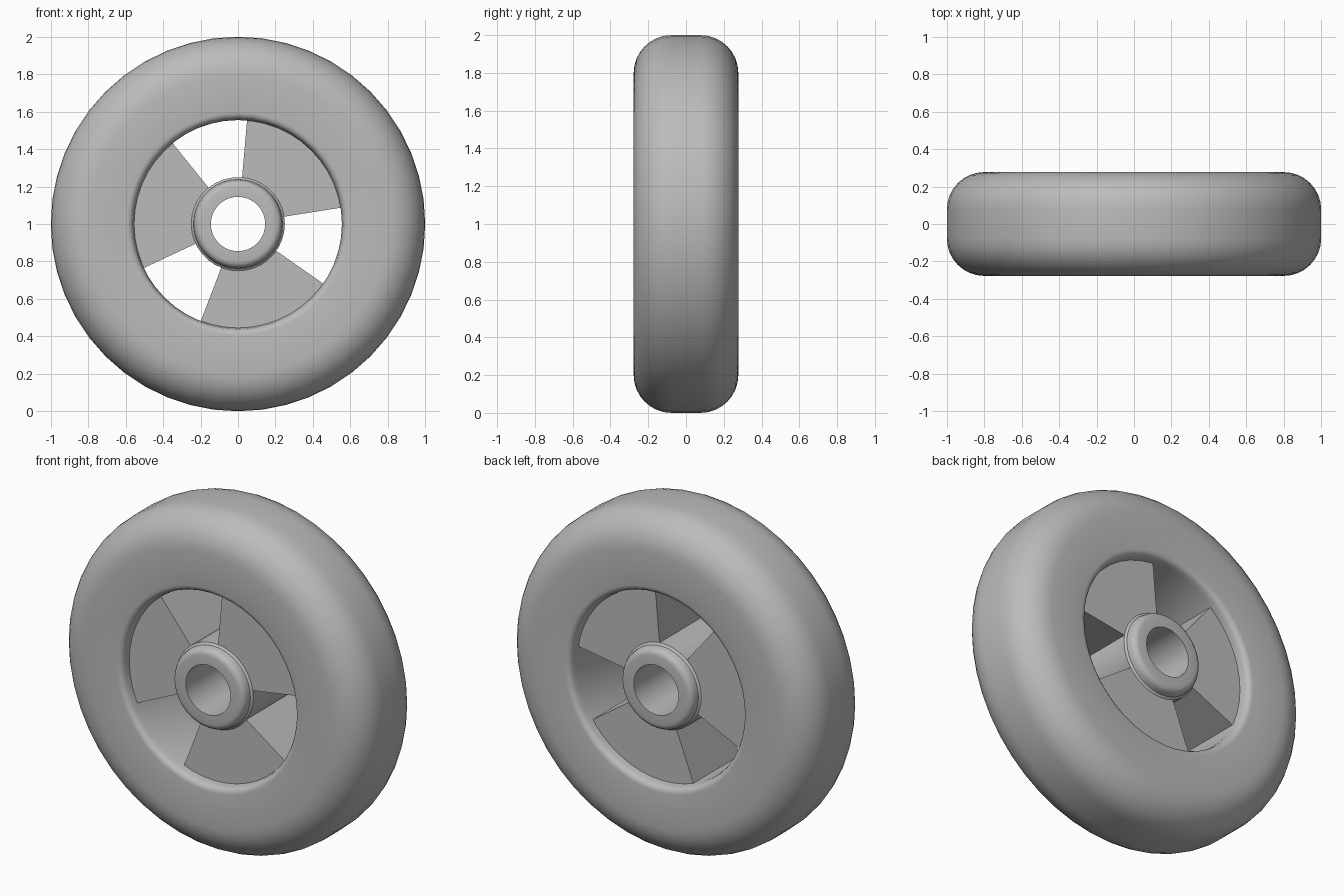
import bpy, math

cube = bpy.data.objects.get("Cube")
if cube:
    bpy.data.objects.remove(cube)

grey = bpy.data.materials.new("mid grey")
grey.use_nodes = True
GREY = (0.5, 0.5, 0.5, 1)
grey.diffuse_color = GREY
grey.node_tree.nodes["Principled BSDF"].inputs["Base Color"].default_value = GREY


def lathe(name, section, steps, start=0, sweep=360):
    """Sweep a closed (radius, y) section round the axle; angles in degrees."""
    closed = sweep == 360
    n = len(section)
    rings = steps if closed else steps + 1
    verts, faces = [], []
    for i in range(rings):
        a = math.radians(start + sweep * i / steps)
        verts += [(r * math.cos(a), y, 1 + r * math.sin(a)) for r, y in section]
    for i in range(steps):
        p, q = i * n, ((i + 1) % rings) * n
        for j in range(n):
            k = (j + 1) % n
            faces.append((p + j, p + k, q + k, q + j))
    if not closed:
        faces.append(tuple(reversed(range(n))))
        faces.append(tuple(range((rings - 1) * n, rings * n)))
    mesh = bpy.data.meshes.new(name)
    mesh.from_pydata(verts, [], faces)
    mesh.materials.append(grey)
    obj = bpy.data.objects.new(name, mesh)
    bpy.context.collection.objects.link(obj)
    # Consistent outward normals and smooth curves with sharp edges
    bpy.ops.object.select_all(action='DESELECT')
    obj.select_set(True)
    bpy.context.view_layer.objects.active = obj
    bpy.ops.object.mode_set(mode='EDIT')
    bpy.ops.mesh.select_all(action='SELECT')
    bpy.ops.mesh.normals_make_consistent(inside=False)
    bpy.ops.object.mode_set(mode='OBJECT')
    bpy.ops.object.shade_smooth_by_angle(angle=math.radians(35))
    return obj


def both_sides(half):
    """Complete a section by reflecting its front half to the back."""
    return half + [(r, -y) for r, y in reversed(half)]


def arc(r, y, size, first, last, count):
    """Points on a rounded corner."""
    angles = [math.radians(first + (last - first) * i / count) for i in range(count + 1)]
    return [(r + size * math.cos(a), y + size * math.sin(a)) for a in angles]


HALF_WIDTH = 0.277
WEB = 0.215          # half thickness of the spoked web

# Tyre with rounded shoulders and a rounded lip round the recess
tyre = arc(0.8, -HALF_WIDTH + 0.2, 0.2, 0, -90, 8)
tyre += arc(0.595, -HALF_WIDTH + 0.035, 0.035, -90, -180, 4) + [(0.555, -WEB)]
lathe("tyre", both_sides(tyre), 48, 90)

# Hub tube with a rounded outer rim
hub = [(0.145, -HALF_WIDTH)] + arc(0.2, -HALF_WIDTH + 0.035, 0.035, -90, 0, 4)
hub += [(0.238, -WEB - 0.01), (0.25, -WEB)]
lathe("hub", both_sides(hub), 36, 90)

# Three broad spokes between the wedge openings
spoke = both_sides([(0.23, -WEB), (0.57, -WEB)])
for i in range(3):
    lathe(f"spoke_{i + 1}", spoke, 12, 129 + 120 * i, 76)
